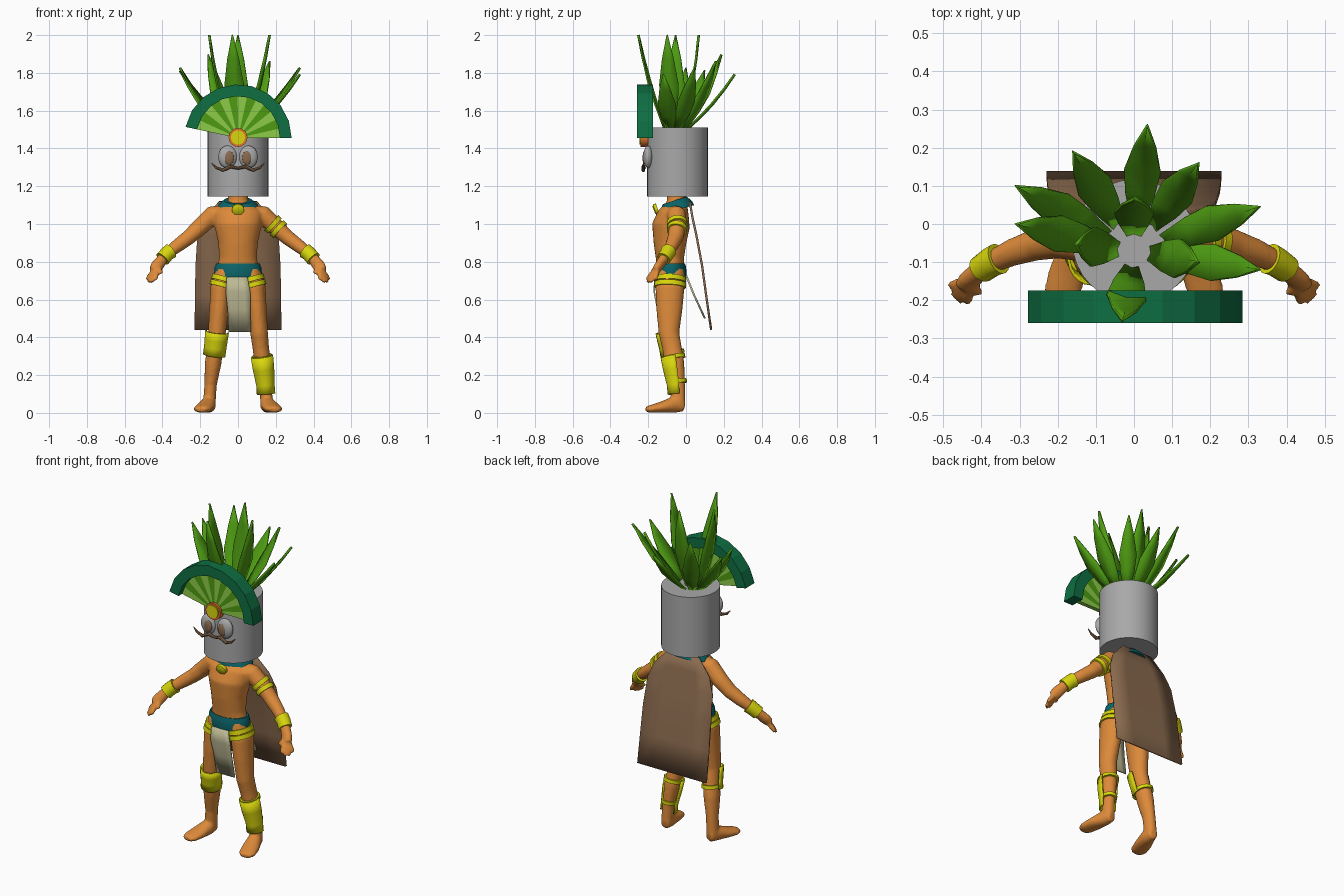
import bpy, bmesh, math
from mathutils import Vector, Matrix

if "Cube" in bpy.data.objects:
    bpy.data.objects.remove(bpy.data.objects["Cube"])


def material(name, hexcode):
    srgb = [int(hexcode[i:i + 2], 16) / 255 for i in (0, 2, 4)]
    col = [c / 12.92 if c < 0.04 else ((c + 0.055) / 1.055) ** 2.4 for c in srgb] + [1]
    m = bpy.data.materials.new(name)
    m.use_nodes = True
    m.diffuse_color = col
    m.node_tree.nodes["Principled BSDF"].inputs["Base Color"].default_value = col
    return m


skin = material("skin", "DD8A3A")
grey = material("grey", "A9A9A9")
brown = material("brown", "8A6A4E")
teal = material("teal", "0B6468")
band_green = material("band_green", "0E6E42")
yellow = material("yellow", "D8D60C")
beige = material("beige", "BDB994")
light_green = material("light_green", "8CCB48")
leaf_green = material("leaf_green", "4E9C12")
orange = material("orange", "E0752C")


def finish(bm, name, *mats, angle=40, thick=0):
    bmesh.ops.recalc_face_normals(bm, faces=bm.faces)
    me = bpy.data.meshes.new(name)
    bm.to_mesh(me)
    bm.free()
    ob = bpy.data.objects.new(name, me)
    bpy.context.collection.objects.link(ob)
    for m in mats:
        me.materials.append(m)
    bpy.ops.object.select_all(action="DESELECT")
    ob.select_set(True)
    bpy.context.view_layer.objects.active = ob
    bpy.ops.object.shade_smooth_by_angle(angle=math.radians(angle))
    if thick:
        sol = ob.modifiers.new("thickness", "SOLIDIFY")
        sol.thickness = thick
        sol.offset = 0
    return ob


def loft(bm, rings, s=1, ref=(0, 1, 0), n=16, arc=None, grow=0):
    """Tube through elliptical rings (x, y, z, half width, half depth)."""
    pts = [Vector((s * r[0], r[1], r[2])) for r in rings]
    rows = []
    for i, r in enumerate(rings):
        t = (pts[min(i + 1, len(pts) - 1)] - pts[max(i - 1, 0)]).normalized()
        u = Vector(ref).cross(t).normalized()
        v = t.cross(u)
        a0, a1 = arc or (0, 2 * math.pi)
        count = n + 1 if arc else n
        angles = [a0 + (a1 - a0) * k / n for k in range(count)]
        rows.append([bm.verts.new(pts[i] + u * math.cos(a) * (r[3] + grow)
                                  + v * math.sin(a) * (r[4] + grow)) for a in angles])
    for a, b in zip(rows, rows[1:]):
        for k in range(n):
            j = (k + 1) % len(a)
            bm.faces.new((a[k], a[j], b[j], b[k]))
    if not arc:
        bm.faces.new(rows[0])
        bm.faces.new(rows[-1])


def tube(name, rings, mat, **kw):
    bm = bmesh.new()
    loft(bm, rings, **kw)
    return finish(bm, name, mat, thick=0.008 if kw.get("arc") else 0)


def between(rings, axis, value):
    """Limb cross-section where the given coordinate has this value."""
    for a, b in zip(rings, rings[1:]):
        f = (value - a[axis]) / (b[axis] - a[axis])
        if 0 <= f <= 1:
            return [p + (q - p) * f for p, q in zip(a, b)]


# Body
torso = [(0, -.075, .68, .06, .06), (0, -.08, .74, .115, .07), (0, -.085, .82, .1, .075),
         (0, -.085, .9, .105, .087), (0, -.08, .99, .125, .1), (0, -.065, 1.05, .135, .085),
         (0, -.05, 1.09, .1, .062), (0, -.05, 1.115, .056, .052), (0, -.05, 1.17, .052, .05)]
leg = [(.062, -.08, .76, .055, .07), (.09, -.085, .66, .057, .077), (.1, -.088, .55, .052, .07),
       (.112, -.09, .42, .047, .055), (.12, -.075, .35, .044, .052), (.132, -.06, .26, .044, .052),
       (.145, -.045, .15, .033, .04), (.152, -.04, .05, .034, .038)]
foot = [(.148, -.008, .035, .025, .028), (.155, -.06, .045, .04, .045), (.175, -.13, .03, .05, .03),
        (.19, -.185, .021, .048, .021), (.195, -.212, .018, .03, .014)]
arm = [(.08, -.055, 1.06, .04, .045), (.13, -.05, 1.05, .05, .05), (.2, -.045, .985, .046, .046),
       (.26, -.055, .93, .04, .042), (.32, -.075, .885, .036, .036), (.385, -.105, .835, .028, .028),
       (.43, -.145, .775, .035, .024), (.445, -.163, .752, .03, .02)]
fingers = [(.485, -.16, .703), (.475, -.188, .69), (.457, -.205, .69), (.435, -.21, .703), (.402, -.185, .74)]
bm = bmesh.new()
loft(bm, torso, n=24)
for s in (-1, 1):
    loft(bm, leg, s)
    loft(bm, foot, s, ref=(0, 0, 1))
    loft(bm, arm, s)
    for tip in fingers:
        root = Vector((.432, -.15, .772)).lerp(Vector(tip), .15)
        loft(bm, [(*root, .015, .015), (*root.lerp(Vector(tip), .6), .014, .014), (*tip, .009, .009)], s, n=8)
body = finish(bm, "body", skin)
remesh = body.modifiers.new("blend", "REMESH")
remesh.mode = "VOXEL"
remesh.voxel_size = 0.008
remesh.use_smooth_shade = True
smooth = body.modifiers.new("soften", "SMOOTH")
smooth.iterations = 5

# Bands and guards on the limbs
for s, side in ((-1, "right"), (1, "left")):
    cuff = [between(arm, 0, x) for x in (.355, .375, .4)]
    tube(side + "_wrist_band", cuff, yellow, s=s, grow=.01)
    for lo, hi in ((.665, .69), (.695, .72)):
        tube(side + "_thigh_band", [between(leg, 2, lo), between(leg, 2, hi)], yellow, s=s, grow=.008)
for x in (.185, .215):
    tube("left_arm_band", [between(arm, 0, x - .009), between(arm, 0, x + .009)], yellow, grow=.008)
for name, s, heights, straps in (("left_shin_guard", 1, (.1, .15, .23, .3), (.165, .295)),
                                 ("right_knee_guard", -1, (.305, .35, .39, .43), (.32,))):
    tube(name, [between(leg, 2, z) for z in heights], yellow, s=s, grow=.012,
         arc=(math.pi * .95, math.pi * 2.05), n=12)
    for z in straps:
        tube(name + "_strap", [between(leg, 2, z - .01), between(leg, 2, z + .01)], yellow, s=s, grow=.01)

# Belt, collar and pendant
tube("belt", [(0, -.082, .7, .122, .08), (0, -.082, .72, .128, .085),
              (0, -.082, .77, .124, .083), (0, -.082, .79, .116, .077)], teal, n=24)
tube("collar", [(0, -.045, 1.075, .118, .092), (0, -.052, 1.1, .105, .085), (0, -.06, 1.125, .075, .066)], teal, n=24)
tube("pendant", [(0, -.15, 1.08, .033, .03), (0, -.165, 1.075, .033, .03), (0, -.17, 1.073, .02, .018)],
     yellow, ref=(0, 0, 1))


def sheet(name, rows, mat, thick):
    """Hanging cloth from rows (y, z, left edge, right edge)."""
    bm = bmesh.new()
    grid = [[bm.verts.new((a + (b - a) * k / 4, y, z)) for k in range(5)] for y, z, a, b in rows]
    for p, q in zip(grid, grid[1:]):
        for k in range(4):
            bm.faces.new((p[k], p[k + 1], q[k + 1], q[k]))
    return finish(bm, name, mat, thick=thick)


sheet("cape", [(.02, 1.12, -.1, .1), (.035, 1.03, -.18, .18), (.055, .94, -.215, .215), (.085, .78, -.225, .225),
               (.107, .62, -.228, .228), (.133, .44, -.23, .23)], brown, .012)
sheet("front_loincloth", [(-.165, .72, -.06, .05), (-.168, .64, -.065, .065), (-.15, .55, -.055, .065),
                          (-.13, .43, -.05, .07)], beige, .008)
sheet("back_loincloth", [(-.0, .73, -.06, .06), (.04, .63, -.065, .065), (.1, .5, -.05, .05)], beige, .01)

# Head and face
bm = bmesh.new()
bmesh.ops.create_cone(bm, cap_ends=True, segments=32, radius1=.162, radius2=.162, depth=.365,
                      matrix=Matrix.Translation((0, -.045, 1.3275)))
finish(bm, "head", grey)


def ellipsoid(name, loc, size, mat):
    bm = bmesh.new()
    bmesh.ops.create_uvsphere(bm, u_segments=20, v_segments=12, radius=1,
                              matrix=Matrix.Translation(loc) @ Matrix.Diagonal((*size, 1)))
    finish(bm, name, mat, angle=60)


for s, side in ((-1, "right"), (1, "left")):
    ellipsoid(side + "_eye", (s * .055, -.2, 1.355), (.05, .026, .06), grey)
    ellipsoid(side + "_pupil", (s * .047, -.22, 1.35), (.026, .01, .036), brown)
    tube(side + "_moustache", [(0, -.222, 1.295, .007, .01), (.04, -.225, 1.304, .01, .01),
                               (.08, -.226, 1.285, .01, .01), (.115, -.226, 1.298, .007, .007),
                               (.14, -.226, 1.322, .002, .002)], brown, s=s, n=8)


# Headdress fan
def fan(name, count, r0, r1, y0, y1, mats):
    bm = bmesh.new()
    for i in range(count):
        a, b = (math.radians(168) * k / count for k in (i, i + 1))
        loop = [(r1, a), (r1, b), (r0, b), (r0, a)]
        front, back = ([bm.verts.new((r * math.cos(t), y, 1.455 + r * math.sin(t))) for r, t in loop]
                       for y in (y0, y1))
        faces = [bm.faces.new(front), bm.faces.new(back)]
        for k in range(4):
            if k in (0, 2) or (k == 3 and i == 0) or (k == 1 and i == count - 1):
                j = (k + 1) % 4
                faces.append(bm.faces.new((front[k], front[j], back[j], back[k])))
        for f in faces:
            f.material_index = i % len(mats)
    bmesh.ops.remove_doubles(bm, verts=bm.verts, dist=1e-5)
    finish(bm, name, *mats, angle=5)


fan("fan_band", 9, .222, .284, -.26, -.175, [band_green])
fan("fan_panel", 13, .02, .226, -.225, -.2, [light_green, leaf_green])
for name, r, y, mat in (("fan_medallion_rim", .05, -.24, orange), ("fan_medallion", .038, -.246, yellow)):
    tube(name, [(0, -.2, 1.458, r, r), (0, y, 1.458, r, r)], mat, ref=(0, 0, 1))


# Leaves sprouting from the head
def leaf(tip, offset, width):
    centre = Vector((0, -.07, 1.5))
    tip = Vector(tip)
    out = Vector((tip.x, tip.y - centre.y, 0)).normalized()
    base = centre + out * offset
    axis = tip - base
    side = axis.cross(out).normalized()
    bend = side.cross(axis).normalized()
    if bend.z > 0:
        bend = -bend
    bm = bmesh.new()
    rows = []
    for f, w in ((0, .35), (.25, .8), (.48, 1), (.75, .6), (1, .04)):
        p = base + axis * f + bend * .015 * math.sin(math.pi * f)
        rows.append([bm.verts.new(p + side * w * width * k - bend * .006 * abs(k)) for k in (-1, 0, 1)])
    for p, q in zip(rows, rows[1:]):
        for k in (0, 1):
            bm.faces.new((p[k], p[k + 1], q[k + 1], q[k]))
    finish(bm, "leaf", leaf_green, angle=20, thick=.008)


for tip in ((-.03, -.255, 2), (.17, -.1, 2), (-.155, -.055, 2), (0, .07, 2)):
    leaf(tip, .045, .052)
for tip in ((.035, .26, 1.79), (-.16, .19, 1.895), (.17, .16, 1.86), (-.31, .1, 1.81),
            (.33, .045, 1.825), (-.31, 0, 1.825), (.33, -.12, 1.79)):
    leaf(tip, .08, .048)
